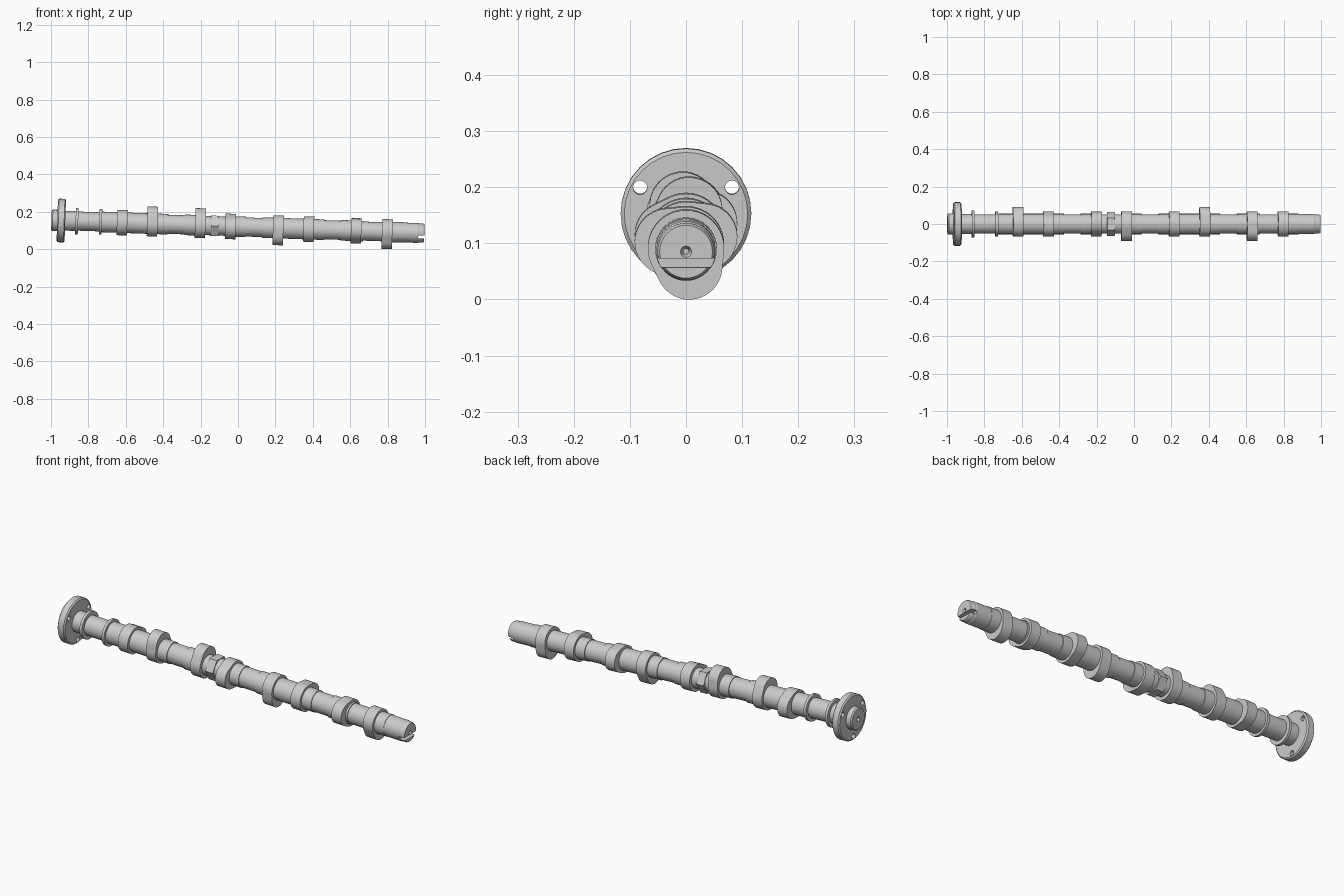
import bpy, bmesh
from math import sin, cos, tau, radians, acos
from mathutils import Matrix, Vector

if "Cube" in bpy.data.objects:
    bpy.data.objects.remove(bpy.data.objects["Cube"])

# The whole camshaft tilts slightly down towards +x
TILT = Matrix.Translation((0, 0, 0.12)) @ Matrix.Rotation(0.035, 4, 'Y')


def finish(bm, name):
    bmesh.ops.recalc_face_normals(bm, faces=bm.faces)
    bm.transform(TILT)
    mesh = bpy.data.meshes.new(name)
    bm.to_mesh(mesh)
    bm.free()
    obj = bpy.data.objects.new(name, mesh)
    bpy.context.collection.objects.link(obj)
    return obj


def smooth(obj, angle=30):
    bpy.ops.object.select_all(action='DESELECT')
    obj.select_set(True)
    bpy.context.view_layer.objects.active = obj
    bpy.ops.object.shade_smooth_by_angle(angle=radians(angle))


def lathe(name, profile, sides=40, phase=0.0, centre=(0, 0)):
    """Revolve (x, radius) points around the x axis and cap both ends."""
    bm = bmesh.new()
    rings = [[bm.verts.new((x, centre[0] + r * cos(phase + tau * i / sides),
                            centre[1] + r * sin(phase + tau * i / sides)))
              for i in range(sides)] for x, r in profile]
    for a, b in zip(rings, rings[1:]):
        for i in range(sides):
            j = (i + 1) % sides
            bm.faces.new((a[i], a[j], b[j], b[i]))
    bm.faces.new(rings[0])
    bm.faces.new(rings[-1])
    return finish(bm, name)


def cam(name, x, angle, width=0.056):
    """Cam lobe: base circle and nose circle joined by tangent flanks."""
    base, nose, offset = 0.068, 0.059, 0.033
    t = acos((base - nose) / offset)
    pts = []
    n = 16
    for i in range(n + 1):
        a = -t + 2 * t * i / n
        pts.append((offset + nose * cos(a), nose * sin(a)))
    for i in range(n * 2 + 1):
        a = t + (tau - 2 * t) * i / (n * 2)
        pts.append((base * cos(a), base * sin(a)))
    c, s = cos(radians(angle)), sin(radians(angle))
    bm = bmesh.new()
    face = bm.faces.new([bm.verts.new((x - width / 2, u * c - v * s, u * s + v * c))
                         for u, v in pts])
    ext = bmesh.ops.extrude_face_region(bm, geom=[face])
    bmesh.ops.translate(bm, vec=(width, 0, 0),
                        verts=[v for v in ext['geom'] if isinstance(v, bmesh.types.BMVert)])
    smooth(finish(bm, name))


def cut(obj, cutter):
    cutter.hide_render = True
    mod = obj.modifiers.new("cut", 'BOOLEAN')
    mod.operation = 'DIFFERENCE'
    mod.solver = 'EXACT'
    mod.object = cutter
    bpy.context.view_layer.objects.active = obj
    bpy.ops.object.modifier_apply(modifier=mod.name)
    bpy.data.objects.remove(cutter)


# Shaft with journals, narrowed steps and drilled, countersunk ends
R, S = 0.055, 0.051
profile = [(-0.975, 0.005), (-0.985, 0.005), (-0.998, 0.011), (-0.998, 0.052),
           (-0.992, 0.057), (-0.96, 0.057), (-0.96, 0.053), (-0.865, 0.053),
           (-0.865, S), (-0.735, S), (-0.735, R)]
steps = [(-0.375, -0.285), (-0.175, -0.068), (0.04, 0.13), (0.46, 0.55), (0.67, 0.77)]
for a, b in steps:
    profile += [(a, R), (a, S), (b, S), (b, R)]
profile += [(0.88, R), (0.88, 0.053), (0.965, 0.053), (0.968, 0.051), (0.99, 0.051),
            (0.997, 0.047), (0.997, 0.010), (0.985, 0.005), (0.97, 0.005)]
shaft = lathe("shaft", profile)

# Off-centre drive slot across the right end
bm = bmesh.new()
bmesh.ops.create_cube(bm, size=1, matrix=Matrix.Translation((0.99, 0, -0.020))
                      @ Matrix.Diagonal((0.05, 0.2, 0.016, 1)))
cut(shaft, finish(bm, "slot_cutter"))
smooth(shaft)

# Drive flange with three bolt holes
flange = lathe("drive_flange", [(-0.967, 0.110), (-0.961, 0.1165),
                                (-0.930, 0.1165), (-0.924, 0.110)], 32)
for deg in (30, 150, 270):
    p = (0.0945 * cos(radians(deg)), 0.0945 * sin(radians(deg)))
    cut(flange, lathe("hole_cutter", [(-1.05, 0.0125), (-0.85, 0.0125)], 20, centre=p))
smooth(flange)

# Thrust rings either side of the front journal
for i, (x, r) in enumerate([(-0.862, 0.071), (-0.735, 0.068)]):
    w = 0.007
    smooth(lathe(f"thrust_ring_{i + 1}", [(x - w, r), (x + w, r)]))

# Hexagonal wrench section
lathe("hex_section", [(-0.145, 0.063), (-0.103, 0.063)], 6)

# Eight cam lobes: position along the shaft and nose direction
lobes = [(-0.62, -10), (-0.458, 100), (-0.202, 80), (-0.04, 190),
         (0.215, 260), (0.378, 10), (0.632, 170), (0.798, 280)]
for i, (x, angle) in enumerate(lobes):
    cam(f"cam_lobe_{i + 1}", x, angle)
